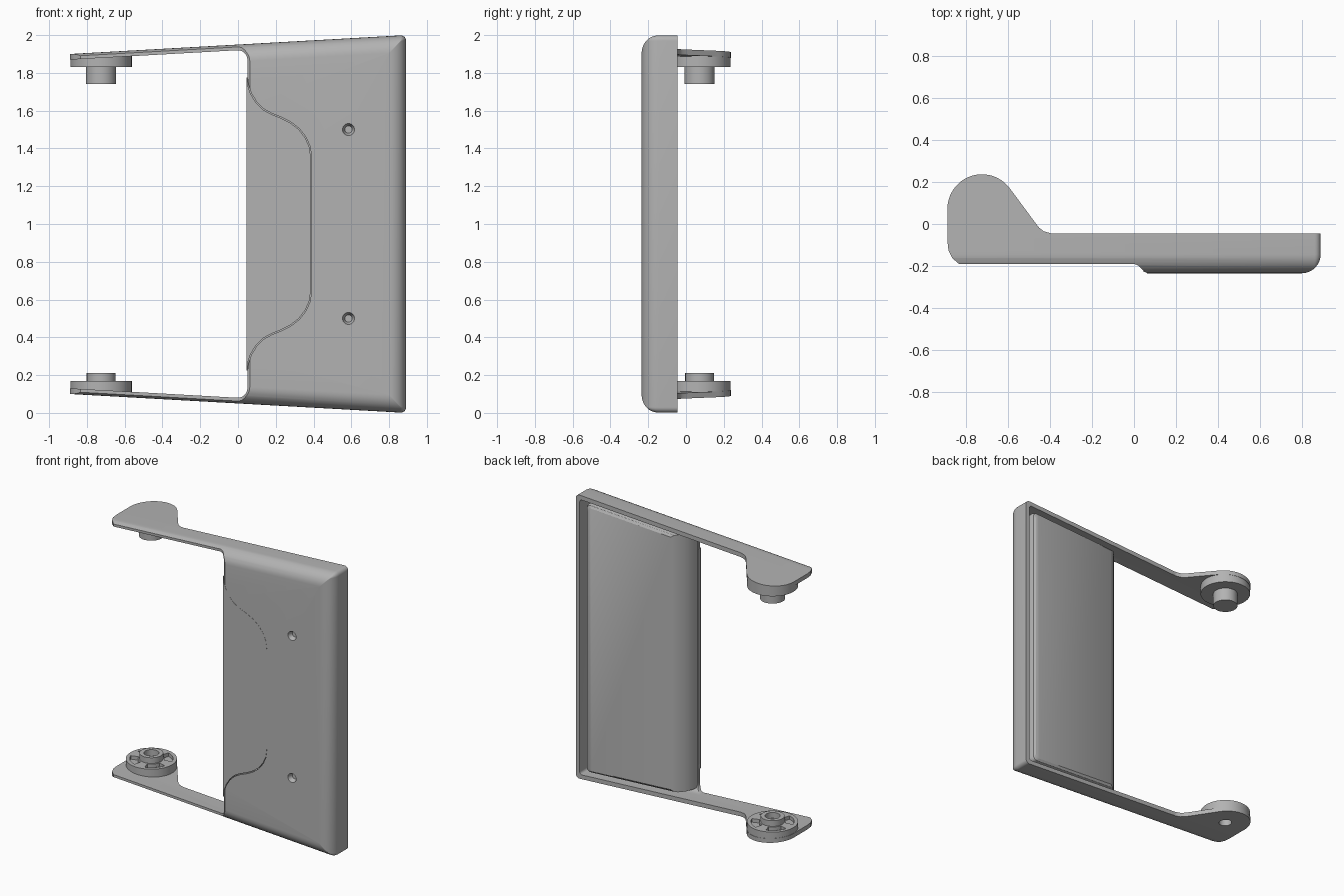
import bpy, bmesh, math
from mathutils import Vector, Matrix

cube = bpy.data.objects.get("Cube")
if cube:
    bpy.data.objects.remove(cube, do_unlink=True)

grey = bpy.data.materials.new("plain_grey")
grey.use_nodes = True
COLOUR = (0.45, 0.45, 0.45, 1)
grey.diffuse_color = COLOUR
grey.node_tree.nodes["Principled BSDF"].inputs["Base Color"].default_value = COLOUR

PIVOT = (-0.725, 0.072)
WALL = 0.03


def lower(x):
    """Height of the sloping underside at x; the top mirrors it about z = 1."""
    return 0.1 * (0.89 - x) / 1.78


def loft(name, rings):
    """Closed solid through matching rings of points."""
    bm = bmesh.new()
    loops = [[bm.verts.new(p) for p in ring] for ring in rings]
    n = len(loops[0])
    for a, b in zip(loops, loops[1:]):
        for i in range(n):
            j = (i + 1) % n
            bm.faces.new((a[i], a[j], b[j], b[i]))
    bm.faces.new(loops[0])
    bm.faces.new(loops[-1])
    bmesh.ops.recalc_face_normals(bm, faces=bm.faces)
    mesh = bpy.data.meshes.new(name)
    bm.to_mesh(mesh)
    bm.free()
    mesh.materials.append(grey)
    ob = bpy.data.objects.new(name, mesh)
    bpy.context.collection.objects.link(ob)
    return ob


def ring(x0, x1, inset, y, r):
    """Tapered outline in the xz plane with rounded right-hand corners."""
    xe = x1 - inset
    half = [(x0, lower(x0) + inset)]
    for i in range(7):
        a = math.pi / 2 * i / 6
        x = xe - r + r * math.sin(a)
        half.append((x, lower(x) + inset + r - r * math.cos(a)))
    return [(x, y, z) for x, z in half] + [(x, y, 2 - z) for x, z in reversed(half)]


def rounded_steps(radius, n=8):
    """Inset and depth pairs that round an edge over."""
    return [(radius * (1 - math.sin(a)), radius * (1 - math.cos(a)))
            for a in (math.pi / 2 * i / n for i in range(n + 1))]


def disc(name, r0, z0, r1, z1, n=48):
    x, y = PIVOT
    return loft(name, [[(x + r * math.cos(math.tau * i / n),
                         y + r * math.sin(math.tau * i / n), z) for i in range(n)]
                       for r, z in ((r0, z0), (r1, z1))])


def activate(ob):
    bpy.ops.object.select_all(action='DESELECT')
    ob.select_set(True)
    bpy.context.view_layer.objects.active = ob


def cut(ob, *cutters):
    activate(ob)
    for c in cutters:
        c.hide_render = True
        m = ob.modifiers.new("cut", 'BOOLEAN')
        m.operation, m.solver, m.object = 'DIFFERENCE', 'EXACT', c
        bpy.ops.object.modifier_apply(modifier=m.name)
    for c in cutters:
        bpy.data.objects.remove(c, do_unlink=True)


def smooth(ob, angle=32):
    activate(ob)
    bpy.ops.object.shade_smooth_by_angle(angle=math.radians(angle))


# Opening outline in the front wall, mirrored about mid height
curve = [(0.05, 0.22), (0.056, 0.265), (0.072, 0.31), (0.1, 0.355), (0.135, 0.39),
         (0.18, 0.415), (0.23, 0.435), (0.28, 0.46), (0.325, 0.495), (0.36, 0.54),
         (0.382, 0.59), (0.39, 0.65)]


def opening(x0, gap, y):
    pts = [(x0, curve[0][1] + gap)] + [(x - gap, z + gap) for x, z in curve]
    return [(x, y, z) for x, z in pts] + [(x, y, 2 - z) for x, z in reversed(pts)]


# Front cover with both arms, rounded over along the front
cover = loft("cover_and_arms",
             [ring(-0.89, 0.89, d, -0.235 + h, max(0.03 - d, 0.002))
              for d, h in rounded_steps(0.09)] + [ring(-0.89, 0.89, 0, -0.045, 0.03)])
cavity = loft("cavity_cutter",
              [ring(-0.05, 0.89, WALL + d, -0.203 + h, max(0.02 - d, 0.002))
               for d, h in rounded_steps(0.06)] + [ring(-0.05, 0.89, WALL, 0.1, 0.02)])
window = loft("window_cutter",
              [ring(-1.2, 0.05 + WALL, WALL, y, 0.055) for y in (-0.5, 0.2)])
notch_plan = [(-1.2, -0.08), (-0.89, -0.08), (-0.885, -0.125), (-0.867, -0.163),
              (-0.835, -0.19), (0, -0.19), (0.02, -0.198), (0.045, -0.222),
              (0.065, -0.237), (0.065, -0.4), (-1.2, -0.4)]
notch = loft("notch_cutter", [[(x, y, z) for x, y in notch_plan] for z in (-0.2, 2.2)])
cutout = loft("opening_cutter", [opening(-0.1, 0, y) for y in (-0.4, -0.15)])


def countersink(z):
    return loft("screw_cutter", [[(0.585 + r * math.cos(math.tau * i / 24), y,
                                   z + r * math.sin(math.tau * i / 24)) for i in range(24)]
                                 for r, y in ((0.034, -0.24), (0.014, -0.19))])


cut(cover, cavity, window, notch, cutout, countersink(0.5), countersink(1.5))
smooth(cover)

# Inner block with a slanting, slightly convex inner side
sections = [(0.05, 0, -0.202), (0.058, 0, -0.16), (0.08, 0, -0.11), (0.115, 0, -0.075),
            (0.135, 0.006, -0.06), (0.155, 0.02, -0.05)]
block = loft("inner_block", [ring(x0, 0.87, 0.05 + d, y, 0.03) for x0, d, y in sections])
smooth(block)

# Raised panel of the block that fills the opening
panel = loft("opening_panel", [opening(0.05, 0.004, y) for y in (-0.23, -0.2)])
smooth(panel)

# Rounded arm ends, sheared to follow the slope of the arms
lobe_plan = [(-0.89, -0.045), (-0.89, 0.03)]
for i in range(25):
    a = math.radians(180 - 143 * i / 24)
    lobe_plan.append((PIVOT[0] + 0.165 * math.cos(a), PIVOT[1] + 0.165 * math.sin(a)))
lobe_plan += [(-0.47, 0.005), (-0.452, -0.018), (-0.43, -0.035), (-0.395, -0.045)]


def lobe(name, flip):
    rows = [[(x, y, lower(x) + t) for x, y in lobe_plan] for t in (0, WALL)]
    if flip:
        rows = [[(x, y, 2 - z) for x, y, z in row] for row in rows]
    return loft(name, rows)


upper_lobe = lobe("upper_arm_end", True)
lower_lobe = lobe("lower_arm_end", False)
cut(lower_lobe, disc("bore_cutter", 0.042, -0.1, 0.042, 0.3))

# Upper boss and solid pin
upper_boss = disc("upper_boss", 0.163, 1.83, 0.163, 1.9)
upper_pin = disc("upper_pin", 0.08, 1.74, 0.08, 1.84)

# Lower boss with pockets around a hollow hub
lower_boss = disc("lower_boss", 0.163, 0.1, 0.163, 0.17)
pockets = []
for k in range(4):
    mid = math.radians(45 + 90 * k)
    spread = math.radians(28)
    angles = [mid - spread + 2 * spread * i / 6 for i in range(7)]
    plan = [(0.085, a) for a in angles] + [(0.138, a) for a in reversed(angles)]
    pockets.append(loft("pocket_cutter", [[(PIVOT[0] + r * math.cos(a),
                                            PIVOT[1] + r * math.sin(a), z) for r, a in plan]
                                          for z in (0.145, 0.3)]))
cut(lower_boss, disc("bore_cutter", 0.042, -0.1, 0.042, 0.3), *pockets)
lower_hub = disc("lower_hub", 0.076, 0.16, 0.076, 0.21)
cut(lower_hub, disc("bore_cutter", 0.048, 0, 0.048, 0.3))

for part in (upper_lobe, lower_lobe, upper_boss, upper_pin, lower_boss, lower_hub):
    smooth(part)
